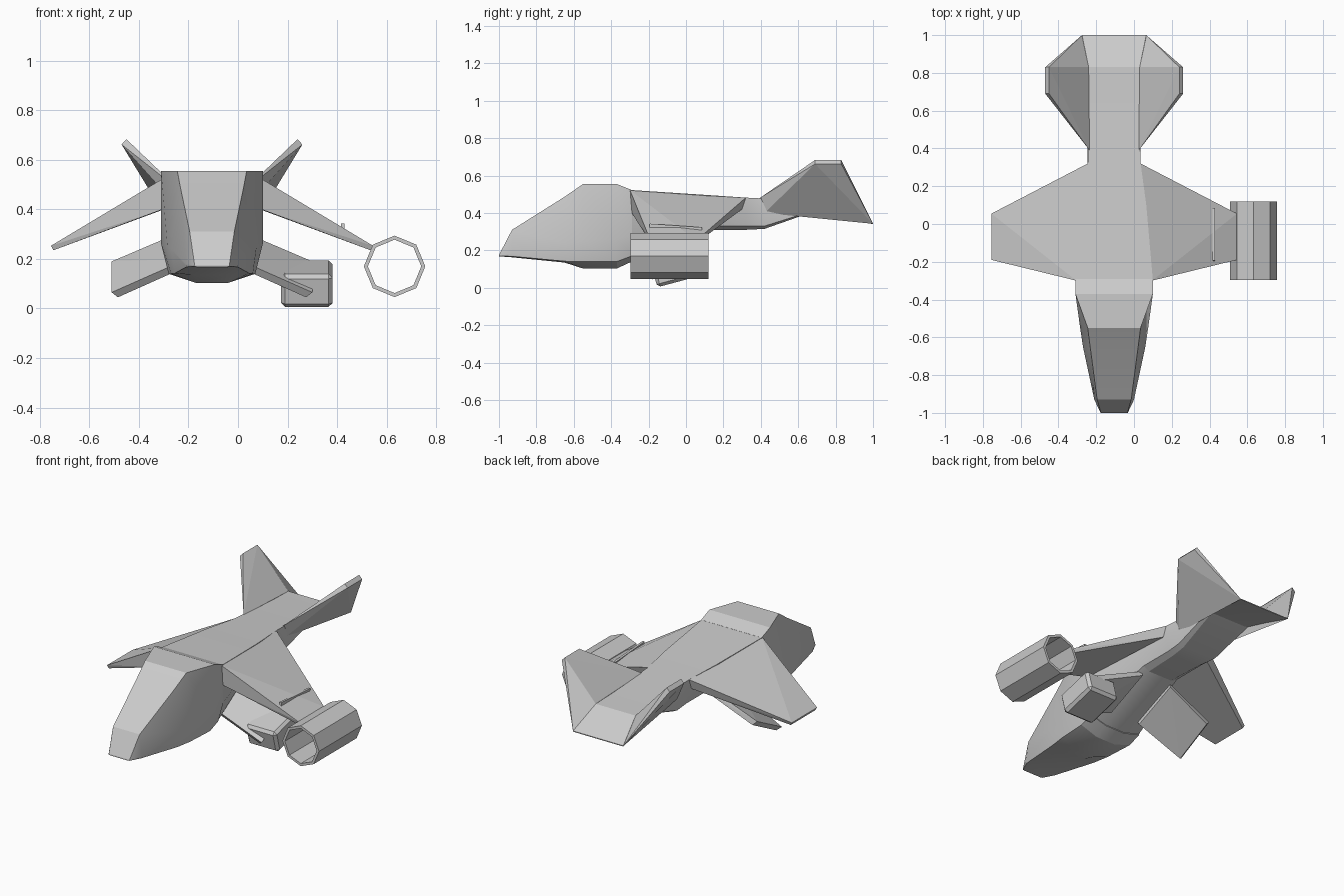
import bpy, bmesh, math
from mathutils import Matrix, Vector

if "Cube" in bpy.data.objects:
    bpy.data.objects.remove(bpy.data.objects["Cube"], do_unlink=True)

CX = -0.105  # centre line of the hull

grey = bpy.data.materials.new("hull_grey")
grey.use_nodes = True
grey.diffuse_color = (0.6, 0.6, 0.6, 1)
grey.node_tree.nodes["Principled BSDF"].inputs["Base Color"].default_value = (0.6, 0.6, 0.6, 1)


def finish(name, bm, smooth=False):
    bmesh.ops.recalc_face_normals(bm, faces=bm.faces)
    mesh = bpy.data.meshes.new(name)
    bm.to_mesh(mesh)
    bm.free()
    mesh.materials.append(grey)
    obj = bpy.data.objects.new(name, mesh)
    bpy.context.collection.objects.link(obj)
    if smooth:
        bpy.ops.object.select_all(action="DESELECT")
        obj.select_set(True)
        bpy.context.view_layer.objects.active = obj
        bpy.ops.object.shade_smooth_by_angle(angle=math.radians(20))
    return obj


def loft(name, sections):
    """Skin mirrored half sections: (y, [(half_width, z) from top to bottom])."""
    bm = bmesh.new()
    rings = []
    for y, half in sections:
        pts = [(w, z) for w, z in half] + [(-w, z) for w, z in reversed(half)]
        rings.append([bm.verts.new((CX + w, y, z)) for w, z in pts])
    n = len(rings[0])
    for a, b in zip(rings, rings[1:]):
        for i in range(n):
            j = (i + 1) % n
            bm.faces.new((a[i], a[j], b[j], b[i]))
    bm.faces.new(rings[0])
    bm.faces.new(rings[-1])
    bmesh.ops.remove_doubles(bm, verts=bm.verts, dist=0.0005)
    return finish(name, bm, True)


def hull_pair(name, points):
    """Convex part on both sides of the centre line."""
    for side, sign in (("left", 1), ("right", -1)):
        bm = bmesh.new()
        for x, y, z in points:
            bm.verts.new((CX + sign * x, y, z))
        bmesh.ops.convex_hull(bm, input=bm.verts)
        bmesh.ops.dissolve_limit(bm, angle_limit=0.03, verts=bm.verts, edges=bm.edges)
        finish(side + "_" + name, bm)


# Cockpit with faceted nose
loft("cockpit", [
    (-1.0, [(0.07, 0.175), (0.072, 0.172), (0.07, 0.17), (0.06, 0.168)]),
    (-0.93, [(0.09, 0.31), (0.105, 0.18), (0.103, 0.168), (0.07, 0.163)]),
    (-0.65, [(0.127, 0.486), (0.165, 0.24), (0.15, 0.142), (0.07, 0.135)]),
    (-0.55, [(0.14, 0.555), (0.18, 0.25), (0.165, 0.14), (0.065, 0.103)]),
    (-0.37, [(0.205, 0.555), (0.205, 0.26), (0.175, 0.14), (0.065, 0.103)]),
    (-0.29, [(0.205, 0.523), (0.205, 0.28), (0.175, 0.17), (0.065, 0.14)]),
])

# Body tapering into the tail boom
loft("tail_boom", [
    (-0.30, [(0.205, 0.523), (0.205, 0.28), (0.175, 0.17), (0.065, 0.14)]),
    (0.10, [(0.17, 0.497), (0.15, 0.40), (0.12, 0.33), (0.08, 0.31)]),
    (0.32, [(0.14, 0.482), (0.14, 0.42), (0.12, 0.33), (0.09, 0.31)]),
    (0.42, [(0.137, 0.477), (0.14, 0.42), (0.13, 0.33), (0.1, 0.315)]),
    (0.69, [(0.135, 0.46), (0.14, 0.44), (0.14, 0.415), (0.12, 0.41)]),
    (0.83, [(0.135, 0.455), (0.15, 0.42), (0.155, 0.385), (0.13, 0.38)]),
    (1.0, [(0.17, 0.345), (0.171, 0.343), (0.17, 0.341), (0.16, 0.34)]),
])

# Drooping main wings
hull_pair("wing", [
    (0.20, -0.30, 0.523), (0.20, -0.29, 0.40), (0.14, 0.32, 0.482), (0.14, 0.30, 0.42),
    (0.65, -0.19, 0.253), (0.64, -0.185, 0.235), (0.65, 0.055, 0.253), (0.64, 0.05, 0.235),
])

# Raised tail fins
hull_pair("tail_fin", [
    (0.13, 0.39, 0.477), (0.13, 0.42, 0.40), (0.135, 0.83, 0.455), (0.14, 0.69, 0.412),
    (0.345, 0.69, 0.683), (0.345, 0.83, 0.683), (0.365, 0.69, 0.662), (0.365, 0.83, 0.662),
    (0.17, 1.0, 0.342),
])

# Lower struts, pitched nose down
hull_pair("lower_strut", [
    (0.10, -0.22, 0.20), (0.10, -0.20, 0.17), (0.10, 0.06, 0.32), (0.10, 0.07, 0.29),
    (0.405, -0.20, 0.065), (0.38, -0.18, 0.045), (0.405, 0.04, 0.19), (0.38, 0.05, 0.165),
])

# Pod on the left strut
bm = bmesh.new()
bmesh.ops.create_cube(bm, size=1)
bmesh.ops.scale(bm, vec=Vector((0.208, 0.24, 0.137)), verts=bm.verts)
bmesh.ops.bevel(bm, geom=bm.edges[:], offset=0.016, segments=1, affect="EDGES")
bmesh.ops.transform(bm, verts=bm.verts, matrix=Matrix.Translation((0.278, -0.055, 0.1))
                    @ Matrix.Rotation(math.radians(15), 4, "X"))
finish("strut_pod", bm)

# Open octagonal engine tube
bm = bmesh.new()
bmesh.ops.create_cone(bm, segments=8, radius1=0.124, radius2=0.124, depth=0.415, cap_ends=False)
bmesh.ops.transform(bm, verts=bm.verts, matrix=Matrix.Translation((0.632, -0.088, 0.17))
                    @ Matrix.Rotation(math.pi / 2, 4, "X"))
tube = finish("engine_tube", bm)
wall = tube.modifiers.new("wall", "SOLIDIFY")
wall.thickness = 0.015
wall.offset = -1
wall.use_even_offset = True

# Small rail on the left wing
bm = bmesh.new()
bmesh.ops.create_cube(bm, size=1)
bmesh.ops.scale(bm, vec=Vector((0.014, 0.28, 0.03)), verts=bm.verts)
bmesh.ops.transform(bm, verts=bm.verts, matrix=Matrix.Translation((0.423, -0.055, 0.318))
                    @ Matrix.Rotation(math.radians(-4), 4, "X"))
finish("wing_rail", bm)
